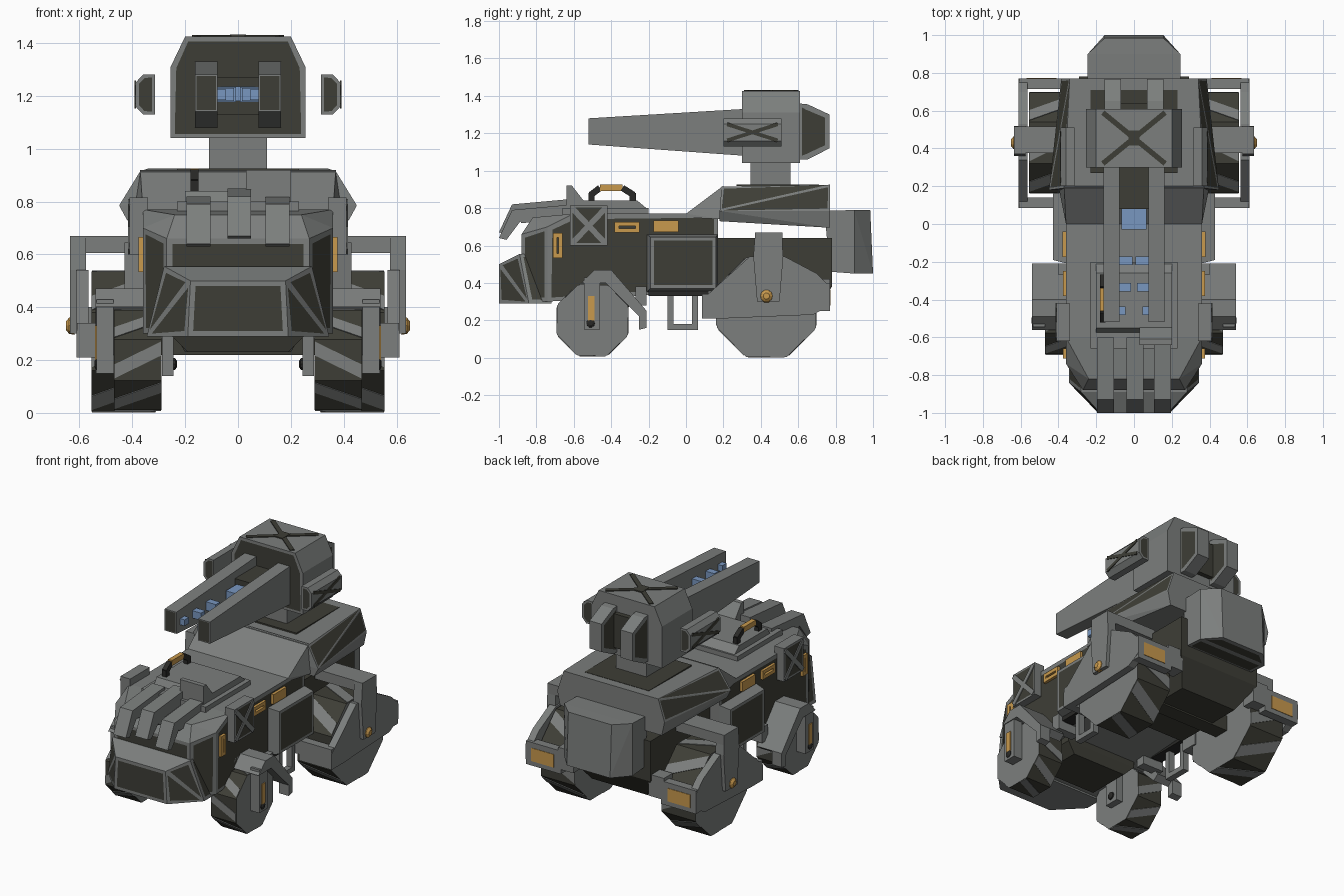
import bpy, bmesh, math
from mathutils import Vector as V

if "Cube" in bpy.data.objects:
    bpy.data.objects.remove(bpy.data.objects["Cube"])

def material(name, rgb):
    m = bpy.data.materials.new(name)
    m.diffuse_color = (*rgb, 1)
    m.use_nodes = True
    m.node_tree.nodes["Principled BSDF"].inputs["Base Color"].default_value = m.diffuse_color
    return m

MATS = [material("armour grey", (.2, .21, .205)), material("dark panel", (.048, .048, .037)),
        material("amber", (.58, .32, .075)), material("energy blue", (.19, .31, .53)),
        material("black metal", (.022, .022, .02))]
GREY, DARK, AMBER, BLUE, BLACK = range(5)

class Part:
    """Collects convex solids into one object, optionally mirrored across x."""
    def __init__(self, name, mirror=False):
        self.me = bpy.data.meshes.new(name)
        for m in MATS:
            self.me.materials.append(m)
        ob = bpy.data.objects.new(name, self.me)
        bpy.context.collection.objects.link(ob)
        if mirror:
            ob.modifiers.new("mirror", 'MIRROR').use_mirror_merge = False
    def solid(self, pts, mat=GREY, inset=None, t=.025, rule=None):
        tmp = bmesh.new()
        for p in pts:
            tmp.verts.new(p)
        bmesh.ops.convex_hull(tmp, input=tmp.verts[:])
        bmesh.ops.dissolve_limit(tmp, angle_limit=.02, verts=tmp.verts[:], edges=tmp.edges[:])
        bmesh.ops.recalc_face_normals(tmp, faces=tmp.faces[:])
        tmp.normal_update()
        for f in tmp.faces:
            f.material_index = rule(f.normal) if rule else mat
        if inset:
            fs = [f for f in tmp.faces if inset(f.normal)]
            bmesh.ops.inset_individual(tmp, faces=fs, thickness=t)
            for f in fs:
                f.material_index = DARK
        tmp.from_mesh(self.me)
        tmp.to_mesh(self.me)
        tmp.free()
        return self
    def box(self, x0, x1, y0, y1, z0, z1, mat=GREY, **k):
        return self.solid([(x, y, z) for x in (x0, x1) for y in (y0, y1) for z in (z0, z1)], mat, **k)
    def side(self, yz, x0, x1, mat=GREY, **k):
        return self.solid([(x, y, z) for x in (x0, x1) for y, z in yz], mat, **k)
    def sym(self, pts, mat=GREY, **k):
        return self.solid([(s * x, y, z) for x, y, z in pts for s in (1, -1)], mat, **k)
    def beam(self, p, q, n, w, t, mat=GREY):
        p, q, n = V(p), V(q), V(n)
        s = (q - p).normalized().cross(n) * w / 2
        return self.solid([e + s * a + n * t * b / 2 for e in (p, q) for a in (1, -1) for b in (1, -1)], mat)
    def frame(self, x, y0, y1, z0, z1, w, t, mat):
        c = [(x, y0, z0), (x, y1, z0), (x, y1, z1), (x, y0, z1)]
        for i in range(4):
            d = (V(c[(i + 1) % 4]) - V(c[i])).normalized() * w / 2
            self.beam(V(c[i]) - d, V(c[(i + 1) % 4]) + d, (1, 0, 0), w, t, mat)
        return self
    def ball(self, c, r, sx):
        return [(c[0] + r * sx * math.sin(b), c[1] + r * math.cos(b) * math.cos(a), c[2] + r * math.cos(b) * math.sin(a))
                for b in (-.2, .5, 1.1) for a in [i * math.pi / 5 for i in range(10)]]

out = lambda n: n.x > .5
sides = lambda n: abs(n.x) > .4
front = lambda n: n.y < -.6

# Main hull
Part("main_hull").sym([(.27, -.88, .30), (.27, -.88, .66), (.36, -.74, .30), (.36, -.74, .70), (.24, -.82, .75),
    (.36, -.60, .77), (.36, .17, .77), (.36, .17, .36), (.36, -.6, .36)],
    inset=lambda n: (abs(n.x) > .4 or n.y < -.4) and abs(n.z) < .35, t=.03)
Part("hull_slope").sym([(.36, 0, .75), (.36, .0, .77), (.37, .2, .92), (.40, .2, .74)])
Part("rear_hull").sym([(.29, .15, .64), (.29, .78, .64), (.29, .78, .38), (.29, .15, .38), (.2, .2, .23), (.2, .68, .23)], DARK)
Part("front_axle").sym([(.25, -.62, .36), (.25, -.3, .36), (.25, -.62, .29), (.25, -.3, .29), (.19, -.6, .23), (.19, -.32, .23)], DARK)
Part("rear_axle").box(-.33, .33, .38, .48, .22, .32, DARK)

# Nose
Part("nose_bumper").sym([(.18, -1, .50), (.19, -1, .29), (.28, -.89, .555), (.345, -.84, .29), (.28, -.72, .555), (.345, -.72, .29)],
    inset=lambda n: (n.y < -.5 or abs(n.x) > .6) and n.z < .6, t=.028)

# Hood ribs and plates
ribs = Part("hood_ribs")
for x, dz in ((-.15, -.02), (.005, .01), (.15, -.02)):
    ribs.side([(-1, .66 + dz), (-.96, .65 + dz), (-.87, .75), (-.93, .81 + dz)], x - .045, x + .045)
    ribs.side([(-.93, .81 + dz), (-.88, .72), (-.6, .84 + dz), (-.6, .74)], x - .045, x + .045)
Part("hood_plates").box(-.23, .23, -.66, -.2, .75, .80).side(
    [(-.58, .79), (-.55, .84), (-.26, .84), (-.2, .79)], -.2, .2)
Part("hood_hatch").side([(-.64, .79), (-.64, .92), (-.61, .92), (-.54, .83), (-.54, .79)], .03, .2)
h = Part("grab_handle")
for a, b, m in (((-.505, .83), (-.505, .88), BLACK), ((-.51, .87), (-.46, .908), BLACK), ((-.46, .908), (-.34, .908), AMBER),
                ((-.34, .908), (-.28, .87), BLACK), ((-.285, .88), (-.285, .83), BLACK)):
    h.beam((-.165, *a), (-.165, *b), (1, 0, 0), .034, .03, m)

# Side doors, crossed boxes, amber fittings, steps
Part("side_door", True).solid([(x, y, z) for x, y0, y1, z0, z1 in ((.35, -.21, .17, .35, .66), (.43, -.19, .16, .37, .645))
    for y in (y0, y1) for z in (z0, z1)], inset=lambda n: n.x > .9, t=.025)
b = Part("side_crate", True).box(.34, .41, -.62, -.42, .6, .815, inset=out, t=.018)
for z0, z1 in ((.61, .80), (.80, .61)):
    b.beam((.412, -.61, z0), (.412, -.43, z1), (1, 0, 0), .03, .008)
Part("side_markers", True).frame(.365, -.37, -.26, .68, .715, .022, .024, AMBER).frame(
    .365, -.70, -.67, .545, .655, .022, .024, AMBER).box(.355, .378, -.175, -.04, .672, .735, AMBER)
Part("step_frame", True).frame(.345, -.082, .048, .165, .35, .032, .04, GREY)
Part("door_sill", True).box(.3, .38, -.2, .12, .33, .37, BLACK)

# Rear deck
Part("rear_deck").sym([(.37, .19, .915), (.34, .77, .925), (.45, .18, .785), (.385, .77, .785), (.42, .18, .73), (.365, .77, .695)],
    inset=lambda n: abs(n.x) > .4 and n.z > .1, t=.018)
Part("deck_inlay").box(-.23, .23, .27, .71, .917, .926, DARK)
Part("rear_box").sym([(.245, .74, .785), (.245, .90, .79), (.155, .985, .79), (.245, .77, .46), (.245, .90, .45), (.155, 1.0, .45)],
    inset=lambda n: n.z < -.8, t=.03)

# Wheels with slanted tread bars
def wheel(name, cy, cz, ap, x0, x1):
    R = ap / math.cos(math.pi / 8)
    w = Part(name, True).side([(cy + R * math.cos((i + .5) * math.pi / 4), cz + R * math.sin((i + .5) * math.pi / 4))
        for i in range(8)], x0, x1, rule=lambda n: GREY if abs(n.x) > .5 else DARK)
    half = ap * math.tan(math.pi / 8)
    for i in range(8):
        a = i * math.pi / 4
        n, t = V((0, math.cos(a), math.sin(a))), V((0, -math.sin(a), math.cos(a)))
        c = V((0, cy, cz))
        w.solid([c + n * (ap + d) + t * half * (s * .55 + e * .34) + V((x, 0, 0))
                 for x, s in ((x1 - .002, 1), (x0 + .002, -1)) for e in (1, -1) for d in (-.01, .004)])
wheel("front_wheel", -.5, .2, .189, .29, .47)
wheel("rear_wheel", .43, .27, .265, .31, .555)

# Front wheel forks
f = Part("front_fork", True)
f.side([(-.56, .40), (-.49, .47), (-.40, .47), (-.36, .40)], .34, .54)
f.side([(-.43, .40), (-.40, .47), (-.21, .25), (-.25, .22)], .36, .54)
f.side([(-.25, .22), (-.21, .25), (-.21, .16), (-.25, .15)], .47, .54)
f.box(.25, .40, -.27, -.21, .28, .38)
f.box(.472, .535, -.545, -.46, .15, .43)
f.box(.245, .288, -.55, -.45, .14, .45).box(.25, .36, -.55, -.42, .405, .46)
f.box(.533, .541, -.525, -.49, .2, .33, AMBER)
f.solid(f.ball((.53, -.51, .185), .026, .6), BLACK)
f.solid([(-p[0] + .49, p[1], p[2]) for p in f.ball((.245, -.5, .185), .026, .6)], BLACK)

# Rear wheel guards
g = Part("rear_guard", True)
g.side([(.085, .21), (.085, .31), (.17, .38), (.34, .54), (.53, .54), (.70, .45), (.77, .38), (.77, .28), (.68, .23), (.2, .21)], .565, .612)
g.box(.38, .61, .085, .14, .21, .34).box(.36, .61, .715, .77, .25, .40)
g.box(.30, .38, .085, .2, .25, .38).box(.27, .38, .68, .77, .28, .42)
g.side([(.38, .3), (.36, .54), (.37, .67), (.51, .67), (.52, .54), (.5, .3)], .575, .635)
g.box(.27, .635, .375, .515, .605, .67)
g.box(.41, .57, .766, .773, .28, .365, AMBER)
g.solid(g.ball((.625, .43, .33), .037, .8), AMBER)

# Turret
Part("turret_neck").box(-.11, .11, .345, .56, .91, 1.05)
t = Part("turret_body").sym([(x, y, z) for y in (.3, .61) for x, z in ((.255, 1.04), (.255, 1.31), (.2, 1.425))], inset=front, t=.022)
for s in (1, -1):
    t.beam((-.165, .455 - s * .135, 1.427), (.165, .455 + s * .135, 1.427), (0, 0, 1), .028, .007, DARK)
t.box(-.03, .03, .415, .495, 1.42, 1.432, DARK)
t.box(-.07, .07, .6, .64, 1.1, 1.32, DARK)
Part("turret_rear_bars", True).side([(.6, 1.36), (.65, 1.355), (.768, 1.3), (.768, 1.12), (.65, 1.06), (.6, 1.06)],
    .068, .155, inset=sides, t=.03)

# Side pods with crossed plates
p = Part("turret_pod", True).solid([(x, y, z) for y in (.2, .51) for x, z in
    ((.315, 1.13), (.36, 1.13), (.388, 1.16), (.388, 1.25), (.36, 1.28), (.315, 1.28))], inset=lambda n: abs(n.y) > .8, t=.014)
for s in (1, -1):
    p.beam((.389, .22, 1.205 - s * .043), (.389, .49, 1.205 + s * .043), (1, 0, 0), .02, .007, DARK)

# Twin rails and energy cells
Part("gun_rail", True).side([(-.52, 1.14), (-.52, 1.28), (.31, 1.33), (.31, 1.08)], .078, .162, inset=front, t=.008)
Part("gun_core").box(-.08, .08, .08, .31, 1.13, 1.27, DARK)
Part("energy_core").box(-.066, .066, -.03, .08, 1.18, 1.236, BLUE)
c = Part("energy_cells", True)
for y, x, r in ((-.195, .008, .028), (-.335, .016, .024), (-.46, .046, .02)):
    c.box(x, .079, y - .022, y + .022, 1.205 - r, 1.205 + r, BLUE)
